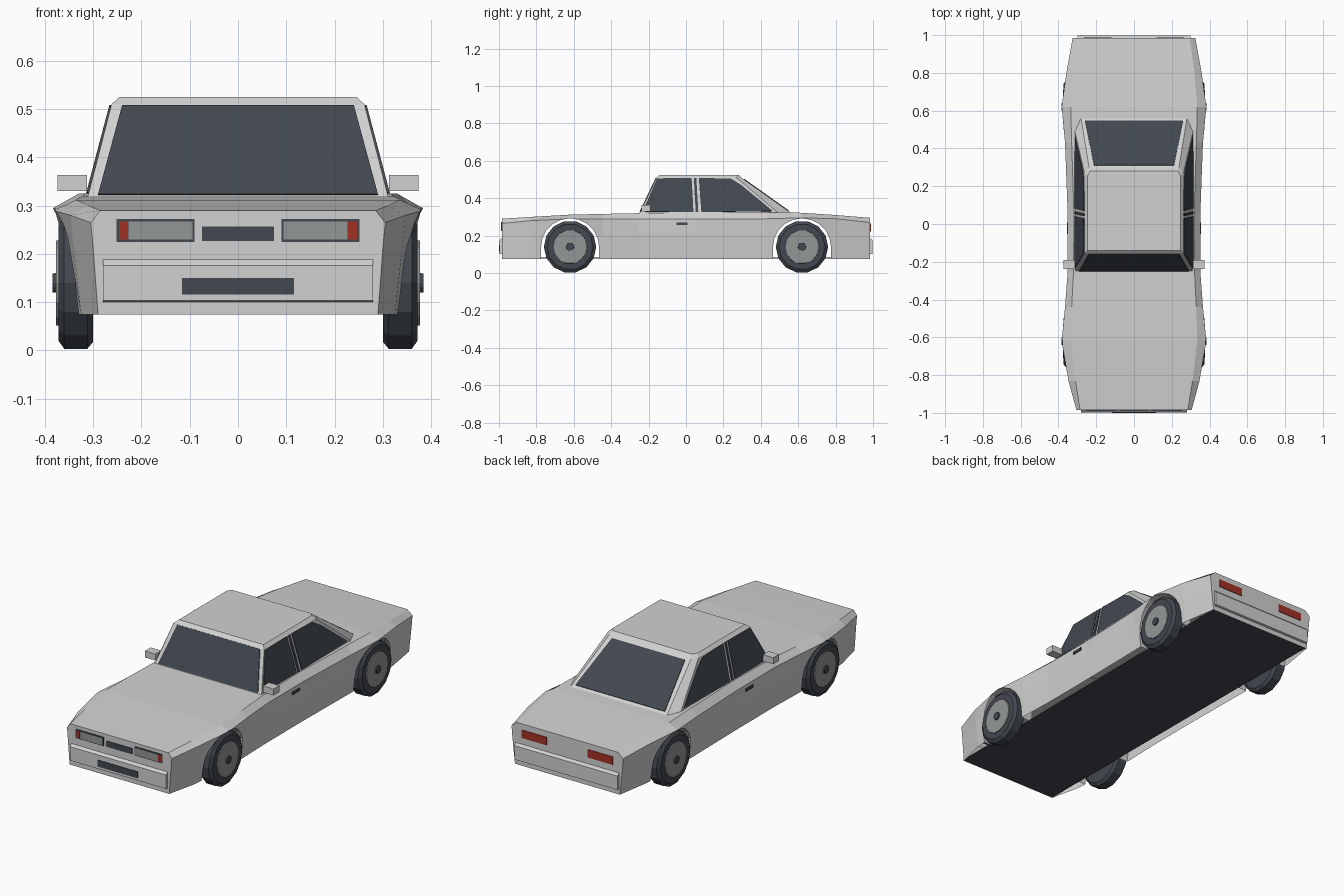
import bpy, bmesh, math
from mathutils import Vector

cube = bpy.data.objects.get("Cube")
if cube:
    bpy.data.objects.remove(cube, do_unlink=True)


def material(name, rgb):
    m = bpy.data.materials.new(name)
    m.use_nodes = True
    m.diffuse_color = (*rgb, 1)
    bsdf = next(n for n in m.node_tree.nodes if n.type == 'BSDF_PRINCIPLED')
    bsdf.inputs["Base Color"].default_value = (*rgb, 1)
    return m


PAINT = material("silver_paint", (0.64, 0.64, 0.64))
DARK = material("dark_trim", (0.055, 0.065, 0.08))
GREY = material("lens_grey", (0.29, 0.31, 0.3))
RED = material("lamp_red", (0.36, 0.03, 0.017))


def build(name, bm, mat):
    bmesh.ops.recalc_face_normals(bm, faces=bm.faces)
    mesh = bpy.data.meshes.new(name)
    bm.to_mesh(mesh)
    bm.free()
    mesh.materials.append(mat)
    obj = bpy.data.objects.new(name, mesh)
    bpy.context.collection.objects.link(obj)
    return obj


def loft(name, loops, mat):
    """Skin closed loops of equal length and cap both ends."""
    bm = bmesh.new()
    rings = [[bm.verts.new(p) for p in loop] for loop in loops]
    for a, b in zip(rings, rings[1:]):
        for i in range(len(a)):
            j = (i + 1) % len(a)
            bm.faces.new((a[i], a[j], b[j], b[i]))
    bm.faces.new(rings[0])
    bm.faces.new(rings[-1])
    return build(name, bm, mat)


def prism(name, pts, half, mat):
    """Thicken a flat outline by the vector 'half' to either side."""
    h = Vector(half)
    return loft(name, [[Vector(p) - h for p in pts], [Vector(p) + h for p in pts]], mat)


def sides(name, pts, half, mat):
    """The same prism on the left (+x) and the right."""
    return [prism(f"{tag}_{name}", [(s * x, y, z) for x, y, z in pts],
                  (s * half[0], half[1], half[2]), mat)
            for tag, s in (("left", 1), ("right", -1))]


def rect(x0, x1, z0, z1, y):
    return [(x0, y, z0), (x1, y, z0), (x1, y, z1), (x0, y, z1)]


# Body shell: y, half widths at sill, waist, shoulder, deck, then shoulder and deck heights
STATIONS = [
    (-.985, .29, .30, .305, .285, .265, .29),
    (-.83, .325, .34, .347, .31, .28, .30),
    (-.62, .345, .365, .383, .335, .29, .312),
    (-.44, .345, .358, .365, .33, .29, .316),
    (-.25, .34, .35, .351, .32, .29, .32),
    (.05, .34, .35, .351, .318, .29, .325),
    (.43, .345, .358, .365, .33, .29, .325),
    (.62, .345, .365, .383, .335, .295, .322),
    (.80, .335, .35, .358, .32, .29, .31),
    (.985, .305, .32, .325, .295, .27, .295),
]
SILL = .075
loops = []
for y, b, m, s, t, zs, zt in STATIONS:
    half = [(b, SILL), (m, .21), (s, zs), (t, zt)]
    loops.append([(x, y, z) for x, z in half] + [(-x, y, z) for x, z in reversed(half)])
body = loft("body_shell", loops, PAINT)

# Wheel arches cut through the flanks
AXLE, AXLE_Z, INNER = .62, .14, .28
for y in (-AXLE, AXLE):
    arc = [math.pi * i / 10 for i in range(11)]
    arch = [(.39, y + .155 * math.cos(a), AXLE_Z + .152 * math.sin(a)) for a in arc]
    arch += [(.39, y - .155, 0), (.39, y + .155, 0)]
    for cutter in sides("arch_cutter", arch, (.39 - INNER, 0, 0), PAINT):
        cut = body.modifiers.new("arch", 'BOOLEAN')
        cut.operation, cut.solver, cut.object = 'DIFFERENCE', 'EXACT', cutter
        bpy.context.view_layer.objects.active = body
        bpy.ops.object.modifier_apply(modifier=cut.name)
        bpy.data.objects.remove(cutter, do_unlink=True)

# Open the hollow shell at the underside and inside the arches
bm = bmesh.new()
bm.from_mesh(body.data)
gone = [f for f in bm.faces
        if all(v.co.z < SILL + .001 for v in f.verts)
        or all(abs(abs(v.co.x) - INNER) < .001 for v in f.verts)]
bmesh.ops.delete(bm, geom=gone, context='FACES')
bm.to_mesh(body.data)
bm.free()

prism("floor", [(-.29, -.983, .08), (.29, -.983, .08), (.3, .983, .08), (-.3, .983, .08)],
      (0, 0, .003), DARK)


# Cabin: base, eave and roof loops
def ring(half):
    return half + [(-x, y, z) for x, y, z in reversed(half)]


loft("cabin", [
    ring([(.312, -.25, .315), (.315, .5, .315), (.282, .57, .315)]),
    ring([(.262, -.157, .51), (.262, .27, .51), (.238, .3, .507)]),
    ring([(.246, -.14, .525), (.246, .255, .525), (.232, .28, .525)]),
], PAINT)


# Glass plates lying on the cabin slopes
def screen(name, rows, slope, normal):
    (w0, z0), (w1, z1) = rows
    pts = [(-w0, slope(z0), z0), (w0, slope(z0), z0), (w1, slope(z1), z1), (-w1, slope(z1), z1)]
    prism(name, pts, Vector(normal).normalized() * .004, DARK)


screen("windscreen", [(.29, .322), (.24, .507)], lambda z: -.25 + (z - .315) * .477, (0, -1, .477))
screen("rear_screen", [(.26, .332), (.212, .5)], lambda z: .57 - (z - .315) * 1.406, (0, 1, 1.406))

SIDE_GLASS = {
    "front_window": [(-.232, .328), (.04, .325), (.03, .508), (-.155, .505)],
    "pillar_strip": [(.052, .325), (.066, .325), (.055, .508), (.042, .508)],
    "rear_window": [(.082, .325), (.465, .33), (.295, .47), (.24, .503), (.069, .508)],
}
for name, outline in SIDE_GLASS.items():
    pts = [(.3135 - (z - .315) * .264, y, z) for y, z in outline]
    sides(name, pts, Vector((1, 0, .264)).normalized() * .004, DARK)

# Bumpers
for name, s in (("front_bumper", -1), ("rear_bumper", 1)):
    w = .28 if s < 0 else .3
    prism(name, [(0, s * y, z) for y, z in
                 ((.98, .1), (.997, .103), (.997, .176), (.98, .193))], (w, 0, 0), PAINT)

# Front lamps, grille and lower intake
sides("headlamp_frame", rect(.09, .252, .225, .272, -.985), (0, .003, 0), DARK)
sides("headlamp_lens", rect(.094, .227, .23, .267, -.987), (0, .003, 0), GREY)
sides("indicator", rect(.228, .247, .23, .267, -.987), (0, .003, 0), RED)
prism("grille", rect(-.075, .075, .227, .257, -.985), (0, .003, 0), DARK)
prism("lower_intake", rect(-.116, .116, .116, .15, -.997), (0, .003, 0), DARK)
sides("tail_lamp", rect(.12, .265, .222, .264, .985), (0, .003, 0), RED)

# Mirrors and door handles
sides("mirror", rect(.313, .374, .33, .364, -.215), (0, .024, 0), PAINT)
sides("door_handle", rect(.35, .356, .256, .27, -.022), (0, .03, 0), DARK)


# Wheels: tyre with chamfered edges, disc and centre cap
def turned(name, side, y, profile, mat):
    n = 14
    loft(name, [[(side * x, y + r * math.cos(2 * math.pi * i / n),
                  AXLE_Z + r * math.sin(2 * math.pi * i / n)) for i in range(n)]
                for x, r in profile], mat)


for end, y in (("front", -AXLE), ("rear", AXLE)):
    for hand, side in (("left", 1), ("right", -1)):
        tag = f"{end}_{hand}"
        turned(tag + "_tyre", side, y,
               [(.3, .125), (.312, .14), (.36, .14), (.372, .123)], DARK)
        turned(tag + "_wheel_disc", side, y, [(.365, .092), (.377, .09)], GREY)
        turned(tag + "_centre_cap", side, y, [(.37, .022), (.384, .02)], DARK)
